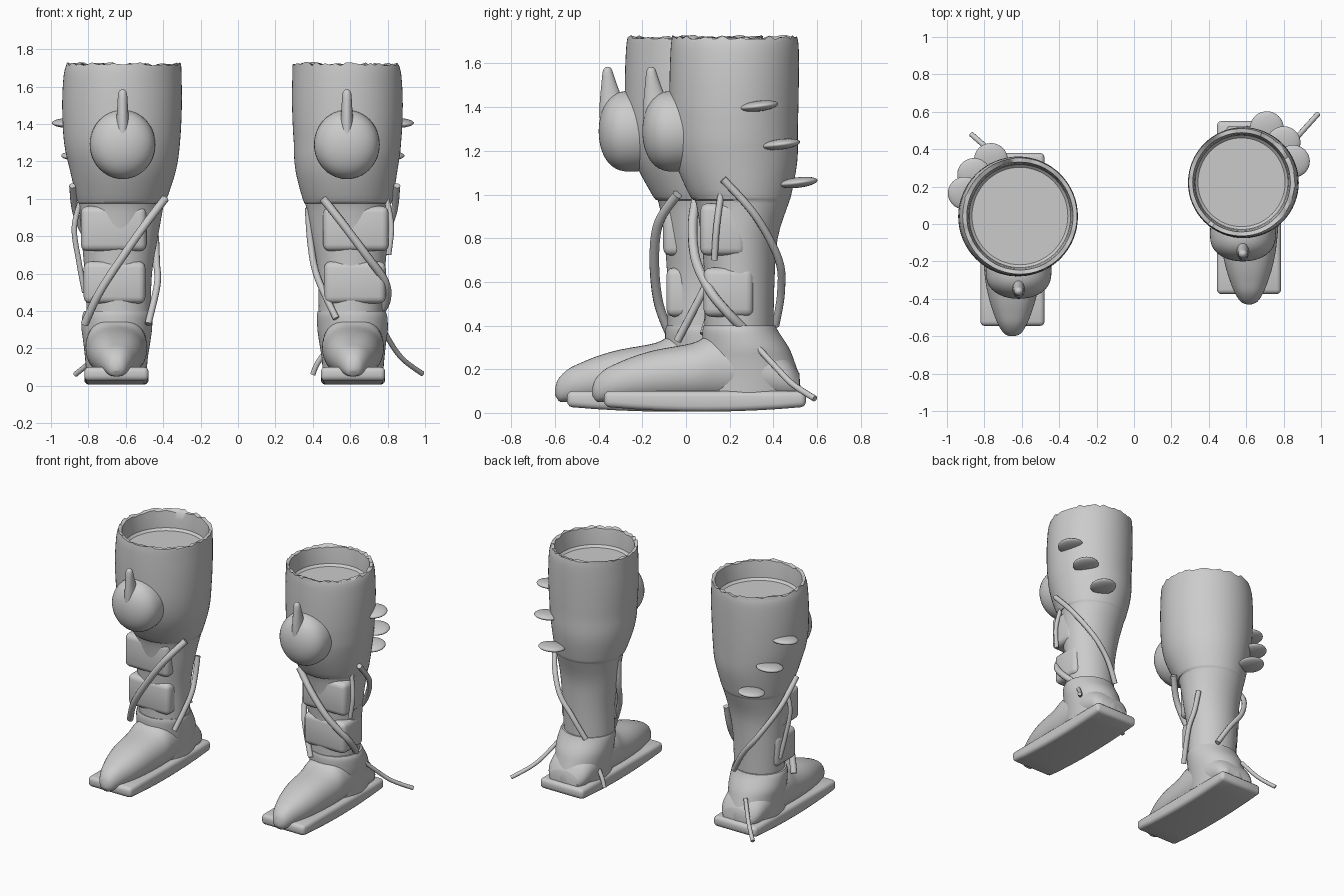
import bpy, bmesh, math, random
from mathutils import Vector

if "Cube" in bpy.data.objects:
    bpy.data.objects.remove(bpy.data.objects["Cube"])

random.seed(4)
grey = bpy.data.materials.new("pale_grey")
grey.diffuse_color = (0.6, 0.6, 0.6, 1)
grey.use_nodes = True
grey.node_tree.nodes["Principled BSDF"].inputs["Base Color"].default_value = grey.diffuse_color
N = 64


def finish(obj, angle=40):
    obj.data.materials.clear()
    obj.data.materials.append(grey)
    bpy.ops.object.select_all(action='DESELECT')
    obj.select_set(True)
    bpy.context.view_layer.objects.active = obj
    bpy.ops.object.shade_smooth_by_angle(angle=math.radians(angle))
    return obj


def from_bmesh(name, bm):
    bmesh.ops.recalc_face_normals(bm, faces=bm.faces)
    me = bpy.data.meshes.new(name)
    bm.to_mesh(me)
    bm.free()
    obj = bpy.data.objects.new(name, me)
    bpy.context.collection.objects.link(obj)
    return finish(obj)


def loft(name, rings):
    """Skin a list of equal point rings and cap both ends."""
    bm = bmesh.new()
    vs = [[bm.verts.new(p) for p in ring] for ring in rings]
    for a, b in zip(vs, vs[1:]):
        n = len(a)
        for i in range(n):
            bm.faces.new((a[i], a[(i + 1) % n], b[(i + 1) % n], b[i]))
    bm.faces.new(vs[0])
    bm.faces.new(vs[-1])
    return from_bmesh(name, bm)


def smooth_rows(rows, steps=4):
    """Catmull-Rom interpolation of profile rows."""
    out = []
    for i in range(len(rows) - 1):
        p = [rows[max(i - 1, 0)], rows[i], rows[i + 1], rows[min(i + 2, len(rows) - 1)]]
        for k in range(steps):
            t = k / steps
            out.append([0.5 * (2 * b + (c - a) * t + (2 * a - 5 * b + 4 * c - d) * t * t
                        + (3 * b - a - 3 * c + d) * t ** 3) for a, b, c, d in zip(*p)])
    return out + [list(rows[-1])]


def oval(cx, rx, y0, y1, z, n=N, jag=0):
    cy, ry = (y0 + y1) / 2, (y1 - y0) / 2
    return [(cx + rx * math.cos(2 * math.pi * i / n), cy + ry * math.sin(2 * math.pi * i / n),
             z + random.uniform(-jag, jag)) for i in range(n)]


def box(name, lo, hi, bevel, sag=0):
    bm = bmesh.new()
    bmesh.ops.create_cube(bm, size=1)
    c, d = (Vector(lo) + Vector(hi)) / 2, Vector(hi) - Vector(lo)
    for v in bm.verts:
        v.co = Vector([c[i] + v.co[i] * d[i] for i in range(3)])
    bmesh.ops.bevel(bm, geom=bm.edges[:], offset=bevel, segments=3, profile=0.5, affect='EDGES')
    if sag:
        long_edges = [e for e in bm.edges if abs(e.verts[0].co.y - e.verts[1].co.y) > d.y / 2]
        bmesh.ops.subdivide_edges(bm, edges=long_edges, cuts=7, use_grid_fill=True)
        for v in bm.verts:
            v.co.z -= sag * (1 - ((v.co.y - c.y) / d.y * 2) ** 2) * (v.co.z < c.z)
    return from_bmesh(name, bm)


def ball(name, centre, size, tilt=(0, 0, 0), power=1):
    bpy.ops.mesh.primitive_uv_sphere_add(segments=40, ring_count=24, radius=1)
    obj = bpy.context.object
    obj.name = name
    for v in obj.data.vertices:
        x, y, z = v.co
        v.co = (x * size[0], math.copysign(abs(y) ** power, y) * size[1], z * size[2])
    obj.location = centre
    obj.rotation_euler = tilt
    return finish(obj)


def cable(name, pts, r):
    cu = bpy.data.curves.new(name, 'CURVE')
    cu.dimensions = '3D'
    cu.bevel_depth = r
    cu.bevel_resolution = 3
    cu.use_fill_caps = True
    fine = smooth_rows(pts, 8)
    sp = cu.splines.new('POLY')
    sp.points.add(len(fine) - 1)
    for p, co in zip(sp.points, fine):
        p.co = (*co, 1)
    obj = bpy.data.objects.new(name, cu)
    bpy.context.collection.objects.link(obj)
    bpy.ops.object.select_all(action='DESELECT')
    obj.select_set(True)
    bpy.context.view_layer.objects.active = obj
    bpy.ops.object.convert(target='MESH')
    return finish(bpy.context.object)


# profile rows: z, distance from the middle, half width, front, back
SHAFT = [(0.36, .637, .17, -.085, .23), (0.6, .64, .18, -.085, .235), (0.8, .632, .205, -.10, .25),
         (0.96, .624, .226, -.125, .30), (0.99, .622, .238, -.15, .31), (1.15, .615, .283, -.235, .345),
         (1.3, .62, .31, -.275, .355), (1.5, .62, .32, -.28, .36), (1.66, .617, .315, -.275, .36),
         (1.72, .61, .306, -.268, .353)]
CUFF = [(0.05, .65, .16, -.12, .35), (0.15, .65, .168, -.11, .352), (0.24, .648, .18, -.10, .325),
        (0.30, .648, .188, -.095, .30), (0.37, .645, .188, -.095, .255), (0.40, .642, .18, -.09, .24)]
# shoe rows: y, half width, top height
SHOE = [(-.60, .012, .11), (-.585, .045, .155), (-.54, .075, .20), (-.48, .10, .23), (-.40, .125, .262),
        (-.30, .145, .29), (-.14, .16, .32), (-.05, .165, .36), (.1, .165, .36), (.2, .165, .32),
        (.3, .15, .25), (.35, .11, .18)]


def boot(side, s, dx, dy, upper):
    def P(x, y, z):
        return (s * (x - dx), y + dy, z)

    # hollow shaft with ragged rim and recessed floor
    rings = []
    rows = smooth_rows(SHAFT)
    for z, cx, rx, y0, y1 in rows:
        f = 1 - (1 - upper) * min(max((z - 1.0) / 0.3, 0), 1)
        cy, ry = (y0 + y1) / 2 + (1 - f) * .14, (y1 - y0) / 2 * f
        last = (s * (cx - dx), rx * f, cy - ry + dy, cy + ry + dy)
        rings.append(oval(*last, z, jag=0.011 if z > 1.715 else 0))
    cx, rx, y0, y1 = last
    for inset, z, jag in ((.022, 1.715, .008), (.03, 1.66, 0), (.035, 1.60, 0), (.05, 1.585, 0)):
        rings.append(oval(cx, rx - inset, y0 + inset, y1 - inset, z, jag=jag))
    loft(side + "_shaft", rings)

    # ankle cuff
    loft(side + "_cuff", [oval(s * (c - dx), w, a + dy, b + dy, z)
                          for z, c, w, a, b in smooth_rows(CUFF)])

    # shoe body
    rings = []
    for y, w, top in smooth_rows(SHOE):
        lo = .05 if y > -.58 else .05 + (-.58 - y) * 1.5
        ring = []
        for i in range(40):
            a = 2 * math.pi * i / 40
            c, n = math.cos(a), math.sin(a)
            ring.append(P(.65 + w * math.copysign(abs(c) ** .8, c), y,
                          (lo + top) / 2 + (top - lo) / 2 * n))
        rings.append(ring)
    loft(side + "_shoe", rings)

    # sole
    mid = s * (.65 - dx)
    box(side + "_sole", (mid - .172, -.545 + dy, .028), (mid + .172, .38 + dy, .10), .025, .022)

    # knee pad with a spike on top
    ky = dy + (.03 if upper < 1 else 0)
    kx = s * (.617 - dx)
    ball(side + "_knee_pad", (kx, ky - .25, 1.29), (.176, .15, .185), power=.75)
    spike = [(1.35, .045, -.395, -.22), (1.42, .034, -.395, -.28), (1.5, .028, -.388, -.315),
             (1.56, .024, -.382, -.335), (1.578, .016, -.374, -.343), (1.585, .004, -.363, -.355)]
    loft(side + "_knee_spike", [oval(kx, w, a + ky, b + ky, z, 20) for z, w, a, b in smooth_rows(spike, 2)])

    # shin pouches on the outer front corner
    for i, (x0, x1, y0, y1, z0, z1) in enumerate(((.49, .84, -.105, .105, .72, .96),
                                                  (.495, .825, -.09, .14, .44, .665))):
        a, b = sorted((s * (x0 - dx), s * (x1 - dx)))
        box("%s_pouch_%d" % (side, i + 1), (a, y0 + dy, z0), (b, y1 + dy, z1), .035)

    # three flat fins on the outer back
    for i, (x, y, z) in enumerate(((.905, .165, 1.405), (.855, .265, 1.23), (.765, .345, 1.055))):
        k = 0 if upper == 1 else .02
        ball("%s_fin_%d" % (side, i + 1), P(x - k, y, z), (.09, .088, .024), (math.radians(7), 0, 0))

    # cables around the shaft
    cable(side + "_back_cable", [P(.885, 0, 1.07), P(.86, .15, .9), P(.755, .255, .7),
                                 P(.64, .265, .55), P(.55, .24, .40)], .018)
    if s < 0:
        front = [(.39, -.04, 1.0), (.49, -.125, .87), (.61, -.145, .70), (.74, -.125, .50), (.82, -.06, .33)]
        inner = [(.44, .17, .80), (.435, .13, .66), (.432, .07, .54), (.48, -.04, .33)]
        outer = [(.83, .06, 1.02), (.875, .06, .85), (.85, .08, .66), (.82, .10, .5)]
        tails = [[(.70, .32, .26), (.78, .40, .14), (.87, .48, .06)]]
    else:
        front = [(.49, -.12, 1.0), (.60, -.14, .86), (.72, -.125, .70), (.82, -.06, .56), (.83, .02, .46),
                 (.79, .10, .38)]
        inner = [(.41, .06, .95), (.425, .04, .75), (.46, -.02, .58), (.56, -.09, .36)]
        outer = [(.83, -.01, 1.0), (.855, -.03, .85), (.84, -.04, .7)]
        tails = [[(.80, .14, .32), (.87, .25, .20), (.93, .32, .13), (1.02, .42, .065)],
                 [(.53, .16, .22), (.46, .18, .12), (.435, .19, .06)]]
    cable(side + "_front_cable", [P(*p) for p in front], .022)
    cable(side + "_inner_cable", [P(*p) for p in inner], .018)
    cable(side + "_outer_cable", [P(*p) for p in outer], .015)
    for i, t in enumerate(tails):
        cable("%s_heel_cable_%d" % (side, i + 1), [P(*p) for p in t], .014)


boot("left", -1, 0, 0, 1)
boot("right", 1, .035, .17, .925)
